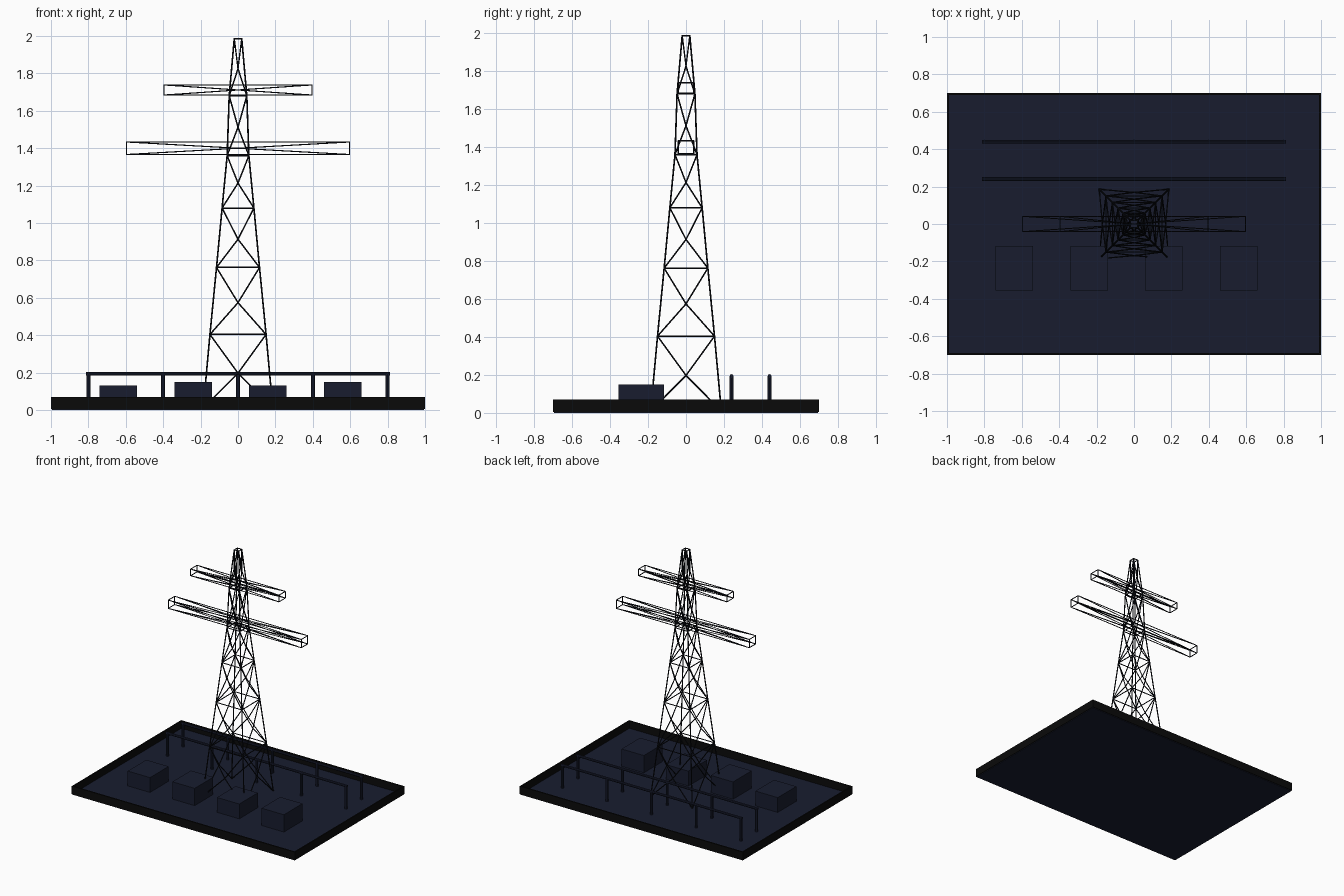
import bpy, bmesh
from mathutils import Vector, Matrix

if "Cube" in bpy.data.objects:
    bpy.data.objects.remove(bpy.data.objects["Cube"])


def material(name, rgb):
    m = bpy.data.materials.new(name)
    m.diffuse_color = (*rgb, 1)
    m.use_nodes = True
    m.node_tree.nodes["Principled BSDF"].inputs["Base Color"].default_value = m.diffuse_color
    return m


NAVY = material("navy", (0.009, 0.012, 0.028))
BLACK = material("black", (0.003, 0.003, 0.003))
STEEL = material("dark_steel", (0.004, 0.005, 0.008))


def finish(bm, name, mat):
    me = bpy.data.meshes.new(name)
    bm.to_mesh(me)
    bm.free()
    ob = bpy.data.objects.new(name, me)
    bpy.context.collection.objects.link(ob)
    me.materials.append(mat)
    return ob


def add_box(bm, lo, hi):
    lo, hi = Vector(lo), Vector(hi)
    mat = Matrix.Translation((lo + hi) / 2) @ Matrix.Diagonal((*(hi - lo), 1))
    bmesh.ops.create_cube(bm, size=1, matrix=mat)


def add_rod(bm, a, b, r=0.004, sides=6):
    a, b = Vector(a), Vector(b)
    d = b - a
    mat = Matrix.Translation((a + b) / 2) @ d.to_track_quat('Z', 'Y').to_matrix().to_4x4()
    bmesh.ops.create_cone(bm, cap_ends=True, segments=sides, radius1=r,
                          radius2=r, depth=d.length, matrix=mat)


# ground plate and raised rim
bm = bmesh.new()
add_box(bm, (-0.995, -0.695, 0), (0.995, 0.695, 0.01))
finish(bm, "ground_plate", NAVY)

bm = bmesh.new()
for s in (-1, 1):
    add_box(bm, (-1, s * 0.695 - 0.005, 0.005), (1, s * 0.695 + 0.005, 0.07))
    add_box(bm, (s * 0.995 - 0.005, -0.69, 0.005), (s * 0.995 + 0.005, 0.69, 0.07))
finish(bm, "rim", BLACK)

# equipment boxes
for i, (x, top) in enumerate([(-0.64, 0.13), (-0.24, 0.15), (0.16, 0.13), (0.56, 0.15)]):
    bm = bmesh.new()
    add_box(bm, (x - 0.1, -0.355, 0.01), (x + 0.1, -0.117, top))
    finish(bm, f"equipment_box_{i + 1}", NAVY)

# busbar rows: posts and top rail
for i, y in enumerate((0.24, 0.44)):
    bm = bmesh.new()
    for k in range(5):
        x = -0.8 + 0.4 * k
        add_rod(bm, (x, y, 0.01), (x, y, 0.195), 0.011, 8)
    finish(bm, f"busbar_posts_{i + 1}", NAVY)
    bm = bmesh.new()
    add_rod(bm, (-0.812, y, 0.194), (0.812, y, 0.194), 0.01, 8)
    finish(bm, f"busbar_rail_{i + 1}", NAVY)

# lattice tower: (height, half width) at each level
levels = [(0.01, 0.186), (0.404, 0.15), (0.762, 0.115), (1.08, 0.085),
          (1.36, 0.058), (1.68, 0.047), (1.986, 0.02)]


def corners(z, w):
    return [Vector(p) for p in ((-w, -w, z), (w, -w, z), (w, w, z), (-w, w, z))]


legs, rings, braces = bmesh.new(), bmesh.new(), bmesh.new()
for (z0, w0), (z1, w1) in zip(levels, levels[1:]):
    low, high = corners(z0, w0), corners(z1, w1)
    for i in range(4):
        j = (i + 1) % 4
        add_rod(legs, low[i], high[i], 0.0045)
        add_rod(rings, high[i], high[j])
        # braces meet at the centre of each face panel
        hub = ((low[i] + low[j]) / 2).lerp((high[i] + high[j]) / 2, 0.475)
        for p in (low[i], low[j], high[i], high[j]):
            add_rod(braces, p, hub)
finish(legs, "tower_legs", STEEL)
finish(rings, "tower_rings", STEEL)
finish(braces, "tower_braces", STEEL)

# cross arms: box frames with long diagonals
for name, L, z0, z1 in (("lower_arm", 0.596, 1.366, 1.433), ("upper_arm", 0.396, 1.684, 1.738)):
    bm = bmesh.new()
    w = 0.041
    ring = [(-w, z0), (w, z0), (w, z1), (-w, z1)]
    for i in range(4):
        a, b = ring[i], ring[(i + 1) % 4]
        add_rod(bm, (-L, *a), (L, *a), 0.0035)
        for s in (-1, 1):
            add_rod(bm, (s * L, *a), (s * L, *b), 0.0035)
            add_rod(bm, (-s * L, *a), (s * L, *b), 0.003)
    finish(bm, name, STEEL)
